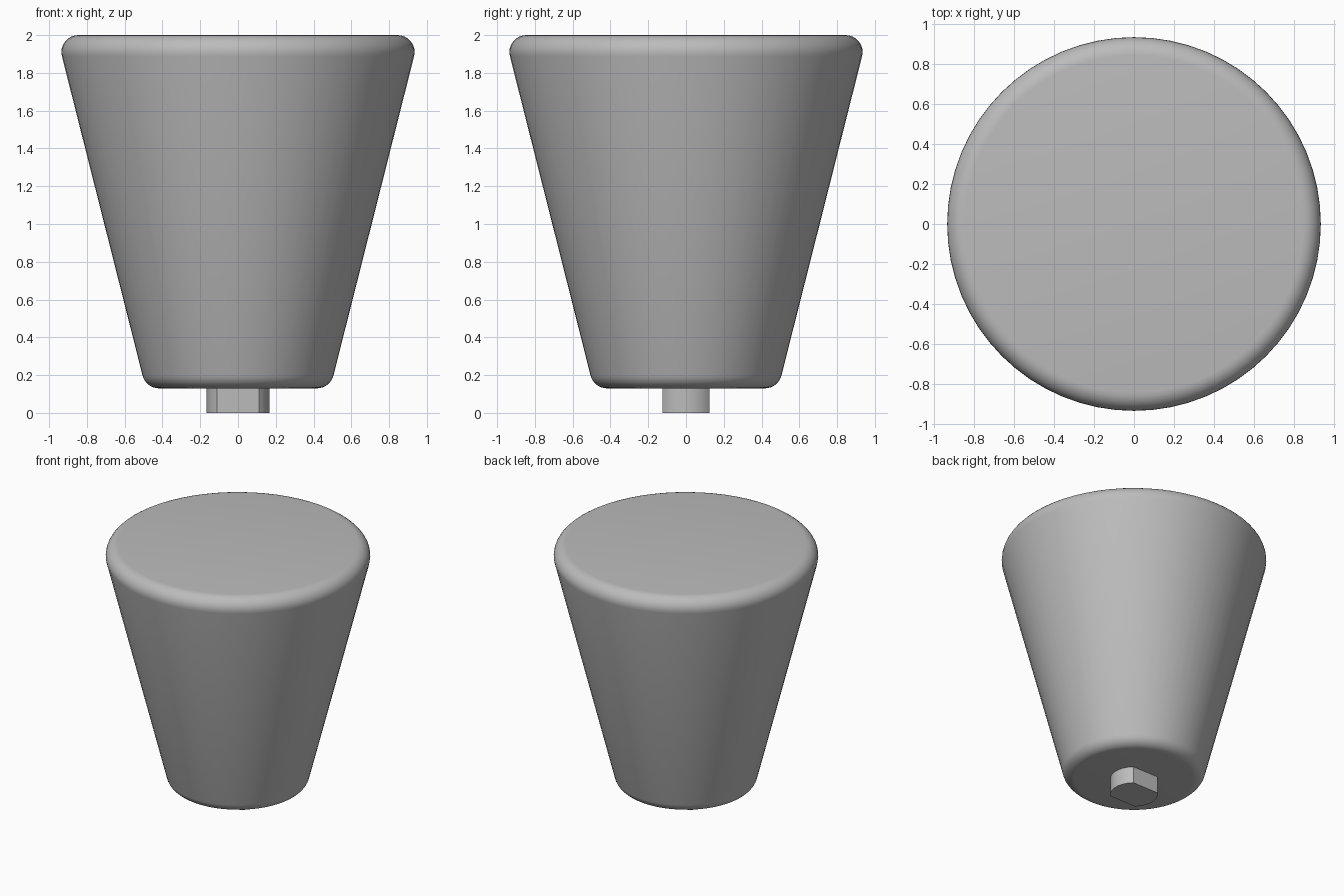
import bpy, bmesh, math

cube = bpy.data.objects.get("Cube")
if cube:
    bpy.data.objects.remove(cube, do_unlink=True)

grey = bpy.data.materials.new("plain grey")
grey.use_nodes = True
colour = (0.5, 0.5, 0.5, 1)
grey.diffuse_color = colour
grey.node_tree.nodes["Principled BSDF"].inputs["Base Color"].default_value = colour


def finish(bm, name):
    bmesh.ops.recalc_face_normals(bm, faces=bm.faces)
    mesh = bpy.data.meshes.new(name)
    bm.to_mesh(mesh)
    bm.free()
    mesh.materials.append(grey)
    obj = bpy.data.objects.new(name, mesh)
    bpy.context.collection.objects.link(obj)
    bpy.ops.object.select_all(action='DESELECT')
    obj.select_set(True)
    bpy.context.view_layer.objects.active = obj
    bpy.ops.object.shade_smooth_by_angle(angle=math.radians(30))
    return obj


def arc(r, z, radius, start, end, steps=8):
    angles = [math.radians(start + (end - start) * i / steps) for i in range(steps + 1)]
    return [(r + radius * math.cos(a), z + radius * math.sin(a)) for a in angles]


# Tapered knob body with rounded rims, capped by flat discs
BASE, TOP, FILLET, SEGMENTS = 0.13, 2.0, 0.09, 64
TAPER = -14.2
profile = arc(0.418, BASE + FILLET, FILLET, -90, TAPER)
profile += arc(0.845, TOP - FILLET, FILLET, TAPER, 90)

bm = bmesh.new()
rings = []
for r, z in profile:
    angles = [2 * math.pi * i / SEGMENTS for i in range(SEGMENTS)]
    rings.append([bm.verts.new((r * math.cos(a), r * math.sin(a), z)) for a in angles])
for low, high in zip(rings, rings[1:]):
    for i in range(SEGMENTS):
        j = (i + 1) % SEGMENTS
        bm.faces.new((low[i], low[j], high[j], high[i]))
bm.faces.new(rings[0])
bm.faces.new(rings[-1])
finish(bm, "knob_body")

# Round stem with a flat on the front and the back
STEM_RADIUS, FLAT = 0.167, 0.125
limit = math.degrees(math.asin(FLAT / STEM_RADIUS))
outline = arc(0, 0, STEM_RADIUS, -limit, limit, 16)
outline += arc(0, 0, STEM_RADIUS, 180 - limit, 180 + limit, 16)

bm = bmesh.new()
foot = bm.faces.new([bm.verts.new((x, y, 0)) for x, y in outline])
side = bmesh.ops.extrude_face_region(bm, geom=[foot], use_keep_orig=True)
raised = [v for v in side["geom"] if isinstance(v, bmesh.types.BMVert)]
bmesh.ops.translate(bm, verts=raised, vec=(0, 0, BASE + 0.02))
finish(bm, "stem")
